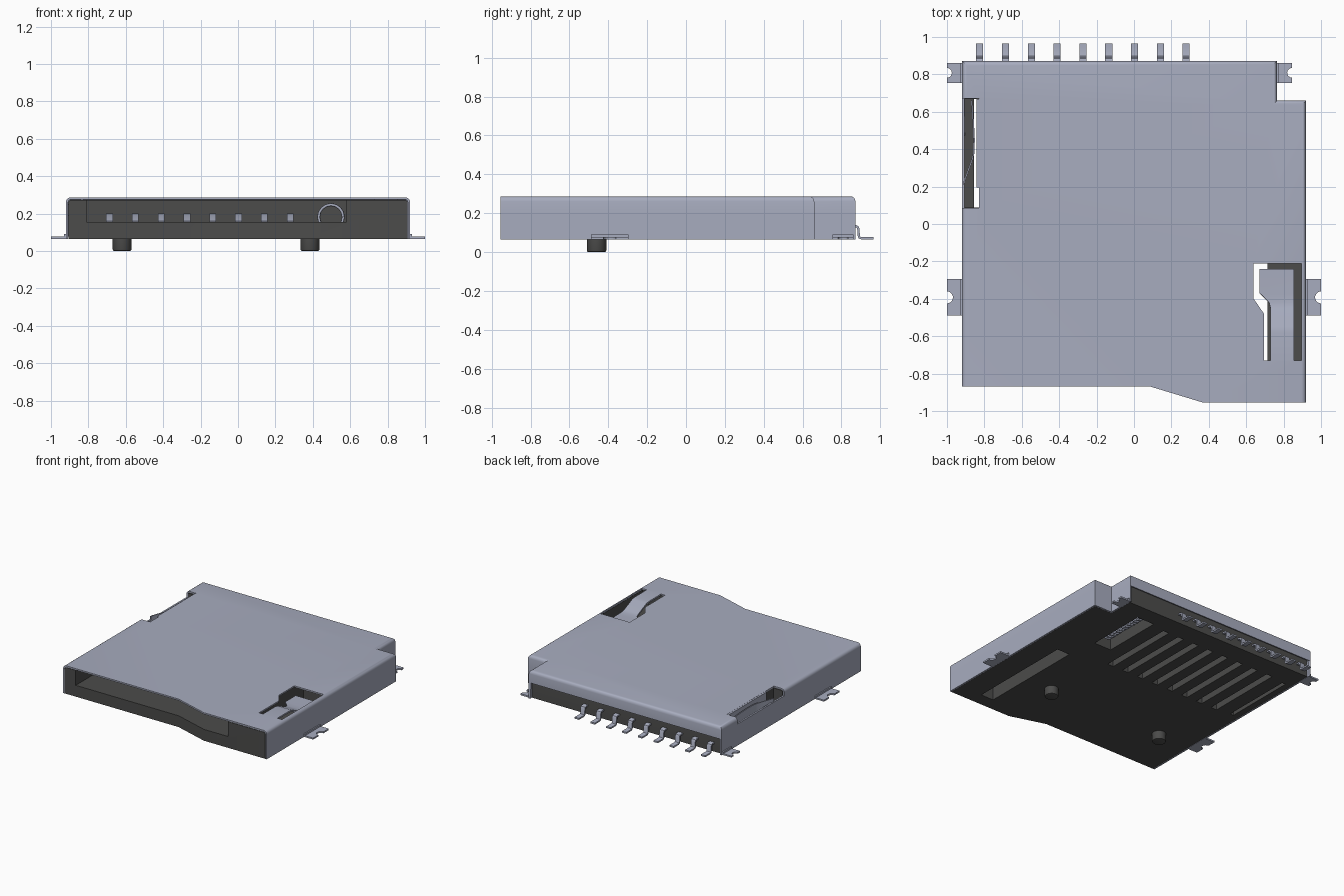
import bpy, bmesh, math

old = bpy.data.objects.get("Cube")
if old:
    bpy.data.objects.remove(old, do_unlink=True)


def material(name, rgb, rough, metal):
    m = bpy.data.materials.new(name)
    m.use_nodes = True
    m.diffuse_color = (*rgb, 1)
    b = m.node_tree.nodes["Principled BSDF"]
    b.inputs["Base Color"].default_value = (*rgb, 1)
    b.inputs["Roughness"].default_value = rough
    b.inputs["Metallic"].default_value = metal
    return m


METAL = material("pale_steel", (0.39, 0.415, 0.52), 0.5, 0.0)
DARK = material("dark_plastic", (0.072, 0.072, 0.070), 0.6, 0.0)


def add(name, bm, mat):
    bmesh.ops.recalc_face_normals(bm, faces=bm.faces)
    me = bpy.data.meshes.new(name)
    bm.to_mesh(me)
    bm.free()
    ob = bpy.data.objects.new(name, me)
    bpy.context.collection.objects.link(ob)
    if mat:
        me.materials.append(mat)
    return ob


def activate(ob):
    bpy.ops.object.select_all(action='DESELECT')
    ob.select_set(True)
    bpy.context.view_layer.objects.active = ob


def apply(ob, mod):
    activate(ob)
    bpy.ops.object.modifier_apply(modifier=mod.name)


def smooth(ob):
    activate(ob)
    bpy.ops.object.shade_smooth_by_angle(angle=math.radians(35))


def prism_mesh(pts, z0, z1):
    bm = bmesh.new()
    f = bm.faces.new([bm.verts.new((x, y, z0)) for x, y in pts])
    top = bmesh.ops.extrude_face_region(bm, geom=[f])["geom"]
    for v in top:
        if isinstance(v, bmesh.types.BMVert):
            v.co.z = z1
    bmesh.ops.recalc_face_normals(bm, faces=bm.faces)
    return bm


def prism(name, pts, z0, z1, mat):
    return add(name, prism_mesh(pts, z0, z1), mat)


def rect(x0, x1, y0, y1):
    return [(x0, y0), (x1, y0), (x1, y1), (x0, y1)]


def cut(ob, pts, z0, z1):
    tool = prism("cutter", pts, z0, z1, None)
    tool.hide_render = True
    m = ob.modifiers.new("cut", 'BOOLEAN')
    m.operation, m.solver, m.object = 'DIFFERENCE', 'EXACT', tool
    apply(ob, m)
    bpy.data.objects.remove(tool, do_unlink=True)


def ribbon(name, rows, thick, mat=METAL):
    """Sheet-metal strip: each row is a pair of edge points."""
    bm = bmesh.new()
    vs = [(bm.verts.new(a), bm.verts.new(b)) for a, b in rows]
    for (a, b), (c, d) in zip(vs, vs[1:]):
        bm.faces.new((a, b, d, c))
    ob = add(name, bm, mat)
    m = ob.modifiers.new("thickness", 'SOLIDIFY')
    m.thickness, m.offset = thick, 0
    apply(ob, m)
    smooth(ob)
    return ob


def strip(name, x, w, path, thick):
    return ribbon(name, [((x - w / 2, y, z), (x + w / 2, y, z)) for y, z in path], thick)


def housing(d, back, z0, z1, r):
    """Body outline inset by d, with rounded top edges except at the front."""
    pts = [(-0.92 + d, -0.87), (0.09, -0.87), (0.37, -0.955), (0.92 - d, -0.955),
           (0.92 - d, 0.66 - d), (0.765 - d, 0.66 - d), (0.765 - d, back), (-0.92 + d, back)]
    bm = prism_mesh(pts, z0, z1)
    edges = [e for e in bm.edges if all(v.co.z > z1 - 1e-4 for v in e.verts)
             and not all(v.co.y < -0.8 for v in e.verts)]
    bmesh.ops.bevel(bm, geom=edges, offset=r, segments=4, profile=0.5, affect='EDGES')
    return bm


# Sheet-metal cover: open below, at the front and under the back flap
bm = housing(0, 0.872, 0.065, 0.287, 0.026)
bmesh.ops.bisect_plane(bm, geom=bm.verts[:] + bm.edges[:] + bm.faces[:],
                       plane_co=(0, 0, 0.19), plane_no=(0, 0, 1))
bm.normal_update()
gone = []
for f in bm.faces:
    c, n = f.calc_center_median(), f.normal
    if n.z < -0.5 or (n.y < -0.3 and c.y < -0.8) or (n.y > 0.9 and c.y > 0.8 and c.z < 0.19):
        gone.append(f)
bmesh.ops.delete(bm, geom=gone, context='FACES')
cover = add("cover", bm, METAL)
sol = cover.modifiers.new("sheet", 'SOLIDIFY')
sol.thickness, sol.offset, sol.use_even_offset = 0.012, -1, True
apply(cover, sol)
# Cover windows: detent clip and side switch
cut(cover, [(0.64, -0.21), (0.64, -0.40), (0.695, -0.48), (0.695, -0.73),
            (0.895, -0.73), (0.895, -0.21)], 0.24, 0.35)
cut(cover, rect(-0.95, -0.828, 0.085, 0.67), 0.235, 0.35)
smooth(cover)

# Plastic base with card slot
pins = [-0.825 + 0.138 * i for i in range(9)]
base = add("base", housing(0.0135, 0.85, 0.0655, 0.273, 0.016), DARK)
cut(base, rect(-0.81, 0.58, -1.1, 0.80), 0.155, 0.4)
for x in pins[1:]:
    cut(base, rect(x - 0.026, x + 0.026, 0.07, 0.69), 0.0, 0.2)
cut(base, rect(0.42, 0.57, 0.24, 0.72), 0.0, 0.2)            # spring opening
cut(base, rect(0.605, 0.715, -0.85, 0.0), 0.0, 0.4)          # clip slot
cut(base, rect(0.65, 0.897, -0.74, -0.20), 0.17, 0.4)        # clip pocket
cut(base, rect(-0.856, -0.826, 0.088, 0.668), 0.0, 0.4)      # switch slit
cut(base, rect(-0.95, -0.845, 0.088, 0.668), 0.16, 0.4)      # switch pocket
smooth(base)

# Locating posts
for side, x in (("left", 0.385), ("right", -0.62)):
    bm = bmesh.new()
    bmesh.ops.create_cone(bm, cap_ends=True, segments=32, radius1=0.05, radius2=0.05, depth=0.08)
    bmesh.ops.translate(bm, verts=bm.verts, vec=(x, -0.46, 0.04))
    low = [e for e in bm.edges if all(v.co.z < 0.01 for v in e.verts)]
    bmesh.ops.bevel(bm, geom=low, offset=0.008, segments=2, profile=0.5, affect='EDGES')
    smooth(add(side + "_post", bm, DARK))

# Terminals with gull-wing feet, and contact springs inside the slot
for i, x in enumerate(pins):
    strip(f"terminal_{i + 1}", x, 0.038,
          [(0.82, 0.134), (0.872, 0.134), (0.882, 0.130), (0.887, 0.120),
           (0.889, 0.085), (0.893, 0.075), (0.903, 0.071), (0.965, 0.071)], 0.012)
    if i:
        strip(f"contact_{i}", x, 0.036,
              [(0.69, 0.11), (0.62, 0.115), (0.25, 0.185), (0.20, 0.194),
               (0.15, 0.185), (0.09, 0.155)], 0.012)


# Solder tabs with a half-round bite in the outer edge
def tab(name, wall, out, y0, y1, r):
    s = 1 if out > wall else -1
    cy = (y0 + y1) / 2
    bite = [(out - s * r * math.sin(math.pi * k / 10), cy - r * math.cos(math.pi * k / 10))
            for k in range(11)]
    pts = [(wall - s * 0.008, y0), (out, y0)] + bite + [(out, y1), (wall - s * 0.008, y1)]
    prism(name, pts, 0.065, 0.077, METAL)
    prism(name + "_root", rect(*sorted((wall, wall + s * 0.01)), y0, y1), 0.066, 0.09, METAL)


tab("front_left_tab", 0.92, 1.0, -0.49, -0.295, 0.032)
tab("front_right_tab", -0.92, -1.0, -0.49, -0.295, 0.032)
tab("back_left_tab", 0.765, 0.845, 0.755, 0.862, 0.026)
tab("back_right_tab", -0.92, -1.0, 0.755, 0.862, 0.026)

# Detent clip tongue, bent down into its pocket
clip = [(-0.735, 0.281, 0.73), (-0.58, 0.281, 0.73), (-0.55, 0.276, 0.73), (-0.45, 0.232, 0.73),
        (-0.42, 0.225, 0.722), (-0.37, 0.224, 0.672), (-0.24, 0.224, 0.672)]
ribbon("detent_clip", [((x, y, z), (0.855, y, z)) for y, z, x in clip], 0.012)

# Side switch: folded flange and bowed leaf
prism("switch_flange", rect(-0.842, -0.826, 0.195, 0.668), 0.19, 0.286, METAL)
leaf = [(-0.912, 0.21), (-0.905, 0.235), (-0.885, 0.29), (-0.865, 0.345),
        (-0.857, 0.38), (-0.855, 0.45), (-0.86, 0.55), (-0.868, 0.66)]
ribbon("switch_leaf", [((x, y, 0.165), (x, y, 0.262)) for x, y in leaf], 0.008)

# Ejector coil spring
cu = bpy.data.curves.new("ejector_spring", 'CURVE')
cu.dimensions, cu.bevel_depth, cu.bevel_resolution = '3D', 0.008, 1
turns, step = 14, 16
sp = cu.splines.new('POLY')
sp.points.add(turns * step)
for k, p in enumerate(sp.points):
    a = 2 * math.pi * k / step
    p.co = (0.497 + 0.066 * math.cos(a), 0.26 + 0.44 * k / (turns * step),
            0.182 + 0.066 * math.sin(a), 1)
cu.materials.append(METAL)
bpy.context.collection.objects.link(bpy.data.objects.new("ejector_spring", cu))
